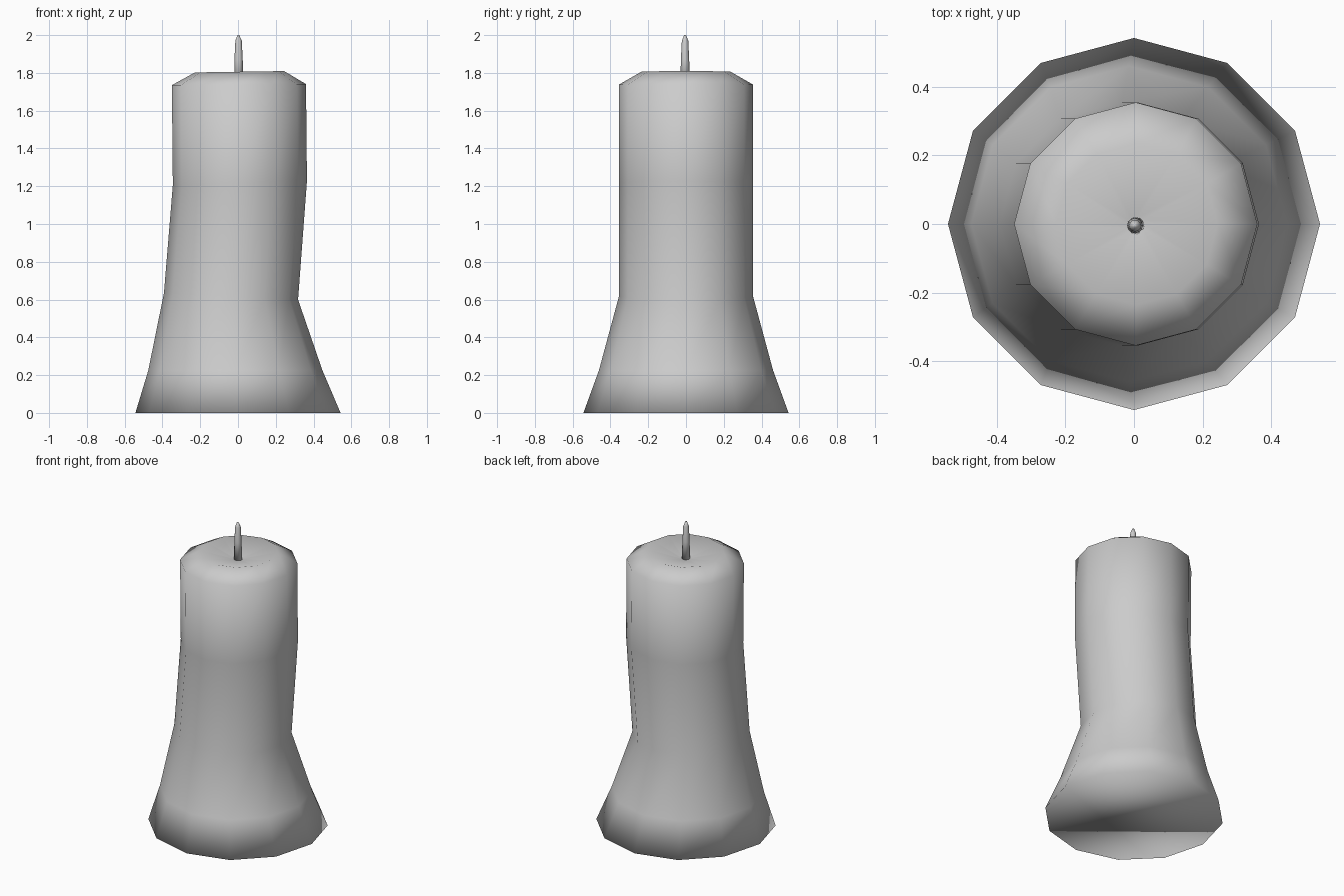
import bpy
import bmesh
from math import cos, sin, pi

cube = bpy.data.objects.get("Cube")
if cube:
    bpy.data.objects.remove(cube, do_unlink=True)

SIDES = 12

wax = bpy.data.materials.new("grey wax")
wax.use_nodes = True
wax.diffuse_color = (0.6, 0.6, 0.6, 1)
wax.node_tree.nodes["Principled BSDF"].inputs["Base Color"].default_value = (0.6, 0.6, 0.6, 1)


def lofted(name, rings, y=0.0):
    """Closed smooth tube through rings of (centre x, z, radius, tilt along x)."""
    bm = bmesh.new()
    loops = []
    for cx, z, r, tilt in rings:
        loops.append([
            bm.verts.new((cx + r * cos(a), y + r * sin(a), z + tilt * r * cos(a)))
            for a in (2 * pi * i / SIDES for i in range(SIDES))])
    for low, high in zip(loops, loops[1:]):
        for i in range(SIDES):
            j = (i + 1) % SIDES
            bm.faces.new((low[i], low[j], high[j], high[i]))
    bm.faces.new(loops[0][::-1])
    bm.faces.new(loops[-1])
    for face in bm.faces:
        face.smooth = True
    mesh = bpy.data.meshes.new(name)
    bm.to_mesh(mesh)
    bm.free()
    mesh.materials.append(wax)
    obj = bpy.data.objects.new(name, mesh)
    bpy.context.collection.objects.link(obj)
    return obj


# Leaning body with a flared foot, bevelled shoulder and sunken top
lofted("candle_body", [
    (0, 0, 0.543, 0),
    (-0.014, 0.225, 0.461, 0),
    (-0.037, 0.617, 0.355, -0.05),
    (0.01, 1.217, 0.355, 0.03),
    (0.005, 1.738, 0.355, 0.008),
    (0.008, 1.806, 0.236, 0.015),
    (0.004, 1.755, 0.026, 0),
])

# Tapered wick with a pointed tip
lofted("wick", [
    (0.005, 1.745, 0.025, 0),
    (0.003, 1.87, 0.022, 0),
    (0.003, 1.97, 0.017, 0),
    (0.002, 2.0, 0.005, 0),
], y=-0.005)
